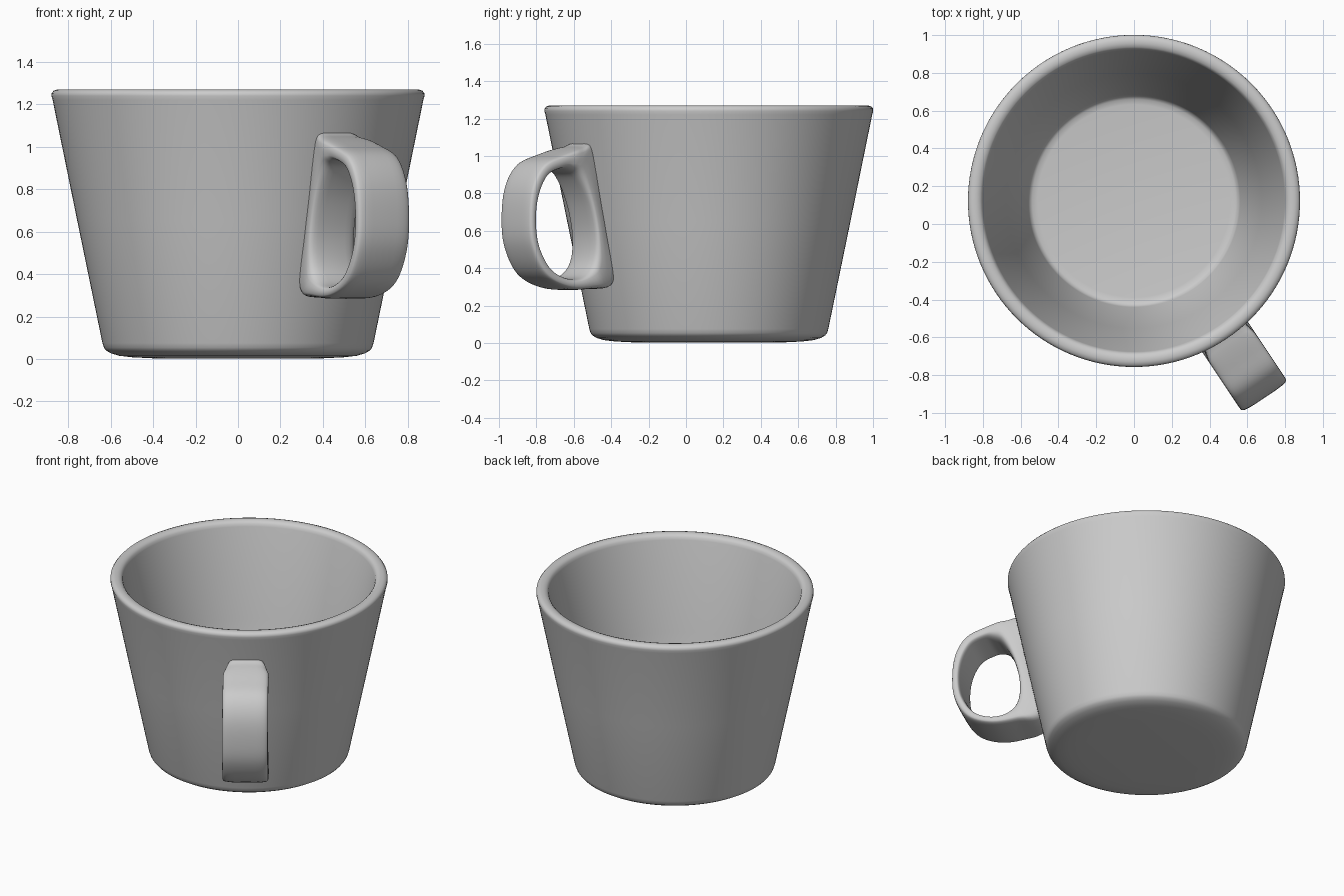
import bpy, bmesh, math
from mathutils import Vector

if "Cube" in bpy.data.objects:
    bpy.data.objects.remove(bpy.data.objects["Cube"])

CENTRE = Vector((0, 0.122, 0))
ANGLE = math.atan2(-0.831, 0.556)   # direction the handle points


def finish(name, bm, angle):
    bmesh.ops.remove_doubles(bm, verts=bm.verts, dist=1e-5)
    bmesh.ops.recalc_face_normals(bm, faces=bm.faces)
    mesh = bpy.data.meshes.new(name)
    bm.to_mesh(mesh)
    bm.free()
    obj = bpy.data.objects.new(name, mesh)
    bpy.context.collection.objects.link(obj)
    obj.location = CENTRE
    bpy.ops.object.select_all(action='DESELECT')
    obj.select_set(True)
    bpy.context.view_layer.objects.active = obj
    bpy.ops.object.shade_smooth_by_angle(angle=math.radians(angle))
    return obj


def wall(z):
    return 0.637 + 0.204 * (z - 0.06)


def closed_curve(pts, steps):
    """Smooth closed curve through the points (Catmull-Rom)."""
    pts = [Vector(p) for p in pts]
    n, out = len(pts), []
    for i in range(n):
        a, b, c, d = (pts[(i + k) % n] for k in (-1, 0, 1, 2))
        for s in range(steps):
            t = s / steps
            out.append(0.5 * (2 * b + (c - a) * t + (2 * a - 5 * b + 4 * c - d) * t * t
                              + (3 * b - a - 3 * c + d) * t ** 3))
    return out


# Cup body: one lathed profile with rounded foot, rim and inner floor
profile = [(0, 0.003), (0.40, 0.003), (0.50, 0.008), (0.56, 0.015), (0.60, 0.027),
           (0.622, 0.04), (0.632, 0.053), (0.639, 0.075), (wall(0.65), 0.65),
           (wall(1.22), 1.22), (0.879, 1.24), (0.878, 1.253), (0.869, 1.264),
           (0.852, 1.27), (0.833, 1.27), (0.815, 1.264), (0.804, 1.253), (0.798, 1.235),
           (0.675, 0.65), (0.562, 0.11), (0.553, 0.09), (0.538, 0.08), (0.51, 0.076), (0, 0.076)]
bm = bmesh.new()
verts = [bm.verts.new((r, 0, z)) for r, z in profile]
edges = [bm.edges.new(p) for p in zip(verts, verts[1:])]
bmesh.ops.spin(bm, geom=verts + edges, cent=(0, 0, 0), axis=(0, 0, 1),
               angle=math.tau, steps=128)
finish("cup_body", bm, 50)

# Handle: closed strap, given by paired outer and hole outlines (radius, height)
outer = [(0.88, 1.05), (1.02, 1.012), (1.15, 0.96), (1.225, 0.85), (1.25, 0.69),
         (1.235, 0.52), (1.15, 0.365), (1.0, 0.293), (0.83, 0.288), (0.665, 0.325),
         (0.715, 0.58), (0.75, 0.75), (0.80, 1.045)]
hole = [(0.985, 0.925), (1.04, 0.928), (1.12, 0.89), (1.175, 0.79), (1.195, 0.66),
        (1.175, 0.52), (1.10, 0.40), (0.99, 0.347), (0.89, 0.36), (0.825, 0.44),
        (0.81, 0.58), (0.848, 0.75), (0.92, 0.885)]
SEG = 28
axis = Vector((math.cos(ANGLE), math.sin(ANGLE), 0))
side = Vector((-axis.y, axis.x, 0))


def signed_pow(v, p):
    return math.copysign(abs(v) ** p, v)


bm = bmesh.new()
rings = []
for o, h in zip(closed_curve(outer, 6), closed_curve(hole, 6)):
    mid, half = (o + h) / 2, (o - h) / 2
    ring = []
    for k in range(SEG):
        a = math.tau * k / SEG
        p = mid + half * signed_pow(math.cos(a), 0.5)
        # strap narrows a little where it meets the cup
        blend = min(max((p.x - wall(p.y)) / 0.1, 0), 1)
        w = (0.118 + 0.027 * blend) * signed_pow(math.sin(a), 0.5)
        ring.append(bm.verts.new(axis * p.x + side * w + Vector((0, 0, p.y))))
    rings.append(ring)
for i, ring in enumerate(rings):
    nxt = rings[(i + 1) % len(rings)]
    for k in range(SEG):
        j = (k + 1) % SEG
        bm.faces.new((ring[k], ring[j], nxt[j], nxt[k]))
finish("handle", bm, 60)
